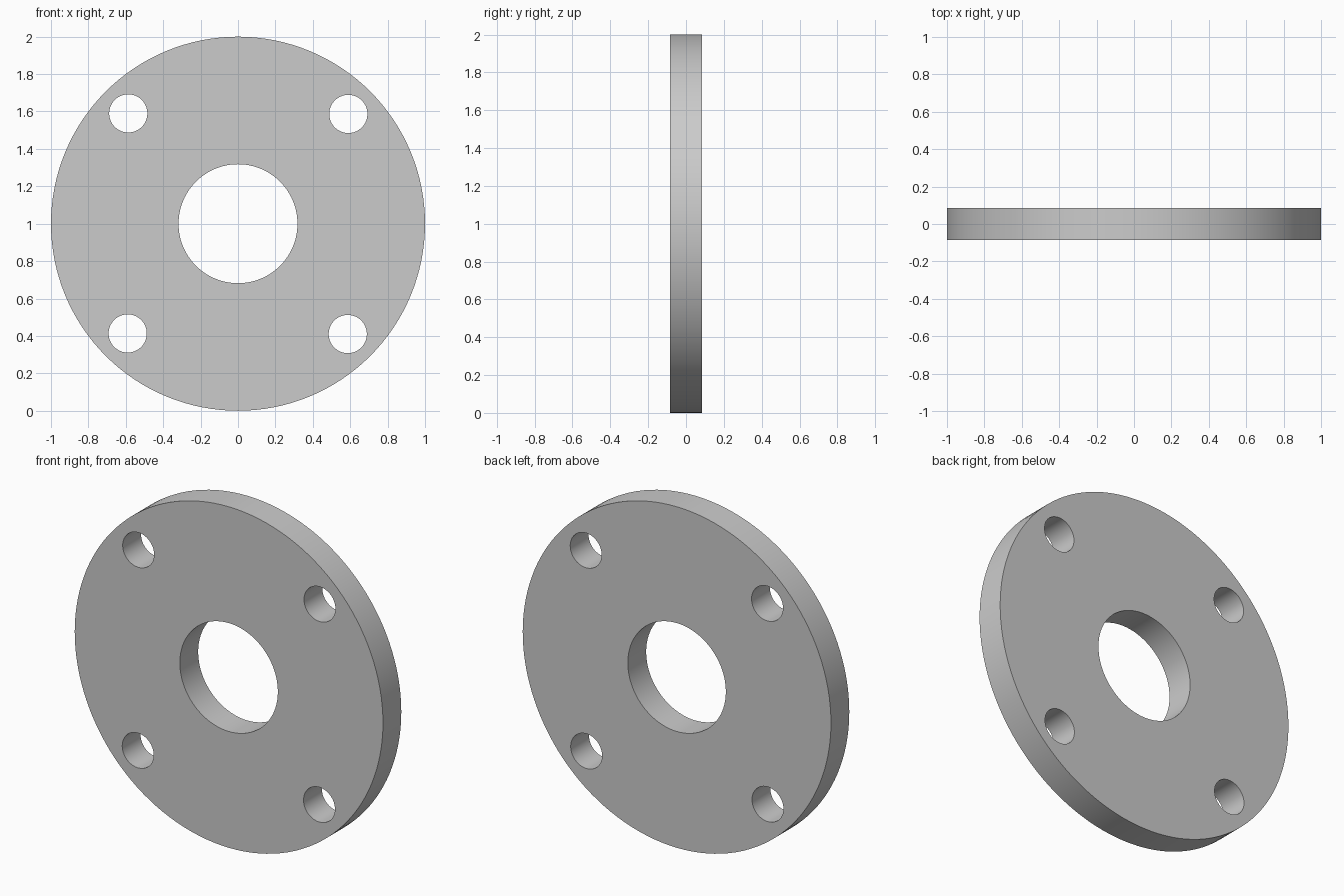
import bpy
from math import radians, cos, sin, pi

if "Cube" in bpy.data.objects:
    bpy.data.objects.remove(bpy.data.objects["Cube"], do_unlink=True)

THICKNESS = 0.17
BOLT_CIRCLE = 0.832
BOLT_COUNT = 4


def cylinder(name, radius, depth, sides, x=0.0, z=0.0):
    """Cylinder lying along the y axis, placed relative to the disc centre."""
    bpy.ops.mesh.primitive_cylinder_add(
        vertices=sides, radius=radius, depth=depth,
        location=(x, 0, 1 + z), rotation=(pi / 2, 0, 0))
    obj = bpy.context.object
    obj.name = obj.data.name = name
    return obj


def cut(target, cutter):
    """Drill the cutter through the target, then discard it."""
    cutter.hide_render = True
    mod = target.modifiers.new(cutter.name, 'BOOLEAN')
    mod.operation = 'DIFFERENCE'
    mod.solver = 'EXACT'
    mod.object = cutter
    bpy.context.view_layer.objects.active = target
    bpy.ops.object.modifier_apply(modifier=mod.name)
    bpy.data.objects.remove(cutter, do_unlink=True)


# Disc body
flange = cylinder("flange_plate", 1.0, THICKNESS, 128)

# Central bore
cut(flange, cylinder("bore_cutter", 0.318, THICKNESS * 2, 96))

# Evenly spaced bolt holes
for i in range(BOLT_COUNT):
    a = radians(44.85) + i * 2 * pi / BOLT_COUNT
    cut(flange, cylinder(f"bolt_hole_cutter_{i}", 0.102, THICKNESS * 2, 64,
                         BOLT_CIRCLE * cos(a), BOLT_CIRCLE * sin(a)))

# Smooth walls with crisp rims
bpy.ops.object.select_all(action='DESELECT')
flange.select_set(True)
bpy.context.view_layer.objects.active = flange
bpy.ops.object.transform_apply(location=False, rotation=True, scale=True)
bpy.ops.object.shade_smooth_by_angle(angle=radians(30))
